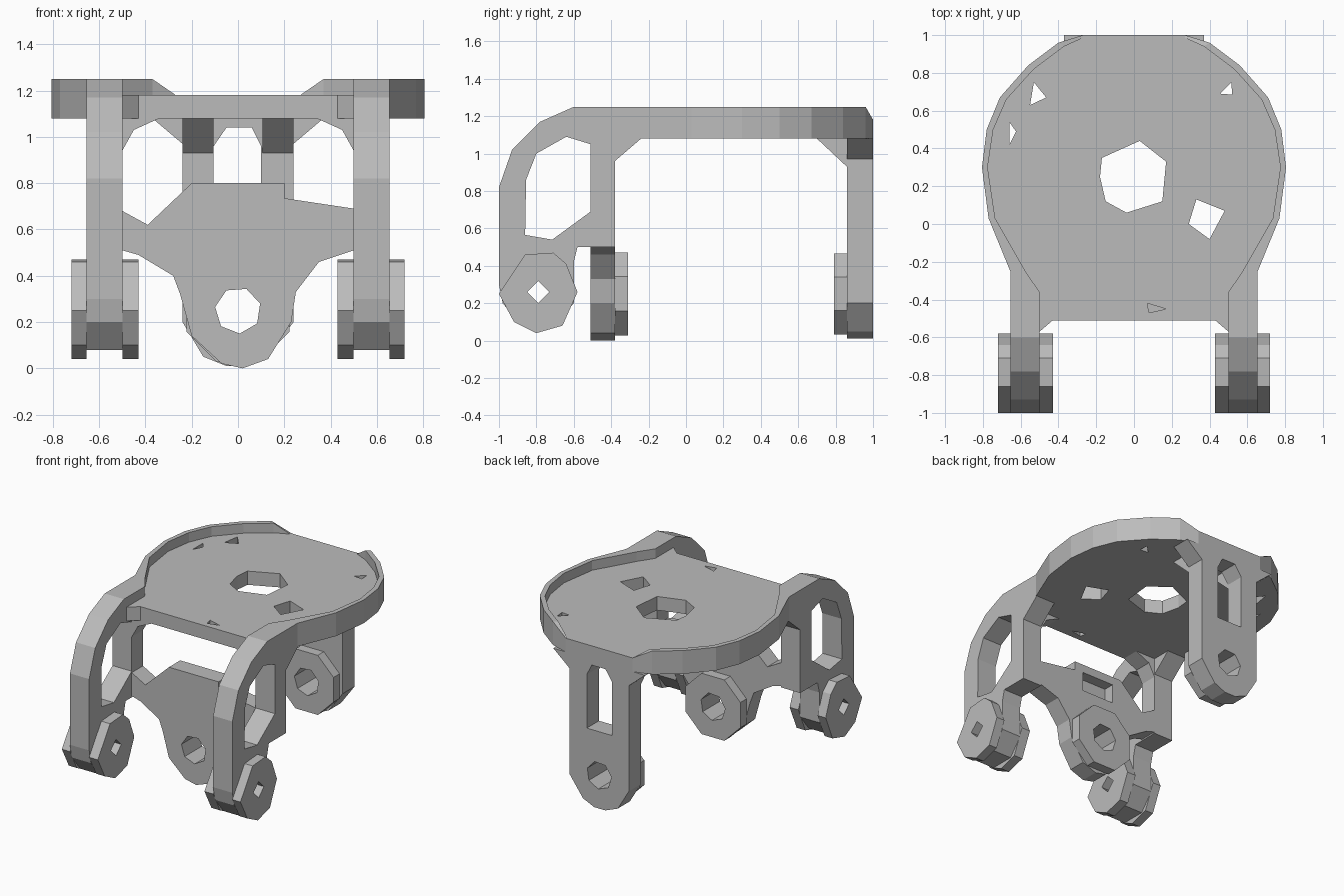
import bpy, bmesh
from math import sin, cos, pi
from mathutils import Vector

cube = bpy.data.objects.get("Cube")
if cube:
    bpy.data.objects.remove(cube)

gray = bpy.data.materials.new("plain_gray")
gray.use_nodes = True
GRAY = (0.5, 0.5, 0.5, 1)
gray.diffuse_color = GRAY
gray.node_tree.nodes["Principled BSDF"].inputs["Base Color"].default_value = GRAY


def finish(name, bm):
    bmesh.ops.recalc_face_normals(bm, faces=bm.faces[:])
    mesh = bpy.data.meshes.new(name)
    bm.to_mesh(mesh)
    bm.free()
    mesh.materials.append(gray)
    obj = bpy.data.objects.new(name, mesh)
    bpy.context.collection.objects.link(obj)
    return obj


def ring(u, v, r, n, turn=0.0):
    return [(u + r * cos(turn + 2 * pi * i / n), v + r * sin(turn + 2 * pi * i / n))
            for i in range(n)]


def prism(name, outline, axis, lo, hi, holes=()):
    """Extrude a flat outline with holes along one axis."""
    k = "xyz".index(axis)

    def place(p):
        c = list(p)
        c.insert(k, lo)
        return c
    bm = bmesh.new()
    edges = []
    for loop in [outline, *holes]:
        vs = [bm.verts.new(place(p)) for p in loop]
        edges += [bm.edges.new((vs[i - 1], vs[i])) for i in range(len(vs))]
    normal = Vector([float(i == k) for i in range(3)])
    bmesh.ops.triangle_fill(bm, edges=edges, use_beauty=True, normal=normal)
    out = bmesh.ops.extrude_face_region(bm, geom=bm.faces[:])
    verts = [g for g in out["geom"] if isinstance(g, bmesh.types.BMVert)]
    bmesh.ops.translate(bm, verts=verts, vec=normal * (hi - lo))
    return finish(name, bm)


# Top plate: the rim's inner line is also the plate's edge
RIM_OUT = [(.655, -.36), (.655, -.25), (.77, .03), (.805, .3), (.78, .5), (.71, .67),
           (.56, .84), (.4, .96), (.27, 1)]
RIM_IN = [(.5, -.36), (.575, -.25), (.735, .03), (.775, .3), (.745, .5), (.675, .66),
          (.53, .82), (.37, .94), (.27, .985)]
edge = [(.5, -.51)] + RIM_IN[:-1] + [RIM_OUT[-1]]
plate = edge + [(-x, y) for x, y in reversed(edge)]
plate_holes = [
    [(-.18, .25), (-.17, .35), (.03, .44), (.17, .33), (.15, .12), (-.04, .06), (-.15, .12)],
    [(.33, .13), (.48, .07), (.4, -.08), (.29, .0)],
    [(-.53, .75), (-.465, .67), (-.55, .63)],
    [(.515, .75), (.52, .685), (.455, .69)],
    [(-.66, .54), (-.625, .49), (-.66, .42)],
    [(.07, -.42), (.17, -.45), (.08, -.47)],
]
prism("top_plate", plate, "z", 1.08, 1.18, plate_holes)

for side, s in (("left", 1), ("right", -1)):
    # Raised rim, tapering down to the plate at the back
    bm = bmesh.new()
    rows = []
    for i, (o, n) in enumerate(zip(RIM_OUT, RIM_IN)):
        top = 1.181 if i == len(RIM_OUT) - 1 else 1.25
        rows.append([bm.verts.new((s * p[0], p[1], z))
                     for p, z in ((o, 1.08), (o, top), (n, top), (n, 1.08))])
    for a, b in zip(rows, rows[1:]):
        for j in range(4):
            bm.faces.new((a[j - 1], a[j], b[j], b[j - 1]))
    bm.faces.new(rows[0])
    bm.faces.new(rows[-1])
    finish(side + "_rim", bm)

    # Curved front arm with its window
    arm = [(-.98, .2), (-1, .3), (-1, .82), (-.93, 1.02), (-.78, 1.17), (-.6, 1.25), (-.36, 1.25),
           (-.36, 1.08), (-.24, 1.08), (-.38, .96), (-.38, .5), (-.58, .5), (-.6, .42),
           (-.6, .2), (-.7, .08), (-.88, .08)]
    window = [(-.86, .565), (-.855, .86), (-.8, 1), (-.64, 1.09), (-.51, 1.05),
              (-.51, .69), (-.715, .54)]
    pivot = ring(-.79, .26, .06, 4, pi / 2)
    prism(side + "_arm", arm, "x", s * .5, s * .655, [window, pivot])

    # Pivot bosses on both faces of the arm
    boss = [(-1, .25), (-.86, .46), (-.71, .47), (-.64, .41), (-.58, .26),
            (-.66, .08), (-.8, .04), (-.92, .1)]
    prism(side + "_arm_outer_boss", boss, "x", s * .655, s * .72, [pivot])
    prism(side + "_arm_inner_boss", boss, "x", s * .43, s * .5, [pivot])

    # Gussets under and beside the plate
    prism(side + "_front_gusset", [(s * .5, .94), (s * .45, 1.03), (s * .34, 1.08), (s * .5, 1.08)],
          "y", -.51, -.38)
    prism(side + "_corner_gusset", [(s * .43, -.51), (s * .5, -.51), (s * .5, -.57)],
          "z", 1.08, 1.18)
    prism(side + "_back_gusset", [(.86, .93), (.86, 1.08), (.7, 1.08)], "x", s * .105, s * .24)

# Front bracket: solid face layer, pocketed rear layer and a boss
bracket = [(-.2, .8), (.2, .8), (.2, .735), (.5, .69), (.5, .51), (.35, .46), (.25, .33),
           (.23, .2), (.13, .04), (.02, 0), (-.07, .02), (-.2, .14), (-.25, .32), (-.28, .4),
           (-.43, .49), (-.5, .51), (-.5, .68), (-.39, .62)]
front_hole = ring(0, .25, .1, 7, .3)
pocket = [(-.13, .6), (.13, .6), (.13, .74), (-.13, .74)]
prism("front_bracket_face", bracket, "y", -.51, -.46, [front_hole])
prism("front_bracket_rear", bracket, "y", -.46, -.38, [front_hole, pocket])
prism("front_bracket_boss", ring(0, .25, .24, 8, pi / 8), "y", -.38, -.31, [front_hole])

# Back leg with slot, rounded foot and inner boss
foot = [(.24, .2), (.13, .05), (.04, .01), (-.05, .01), (-.15, .05), (-.24, .2)]
leg = [(-.24, .97), (-.37, 1.08), (.37, 1.08), (.24, .97)] + foot
slot = [(-.105, .57), (-.105, .96), (-.05, 1.04), (.06, 1.04), (.1, .96), (.1, .57)]
prism("back_leg", leg, "y", .86, 1, [slot, front_hole])
prism("back_leg_boss", ring(0, .25, .235, 8, pi / 8), "y", .79, .86, [front_hole])
